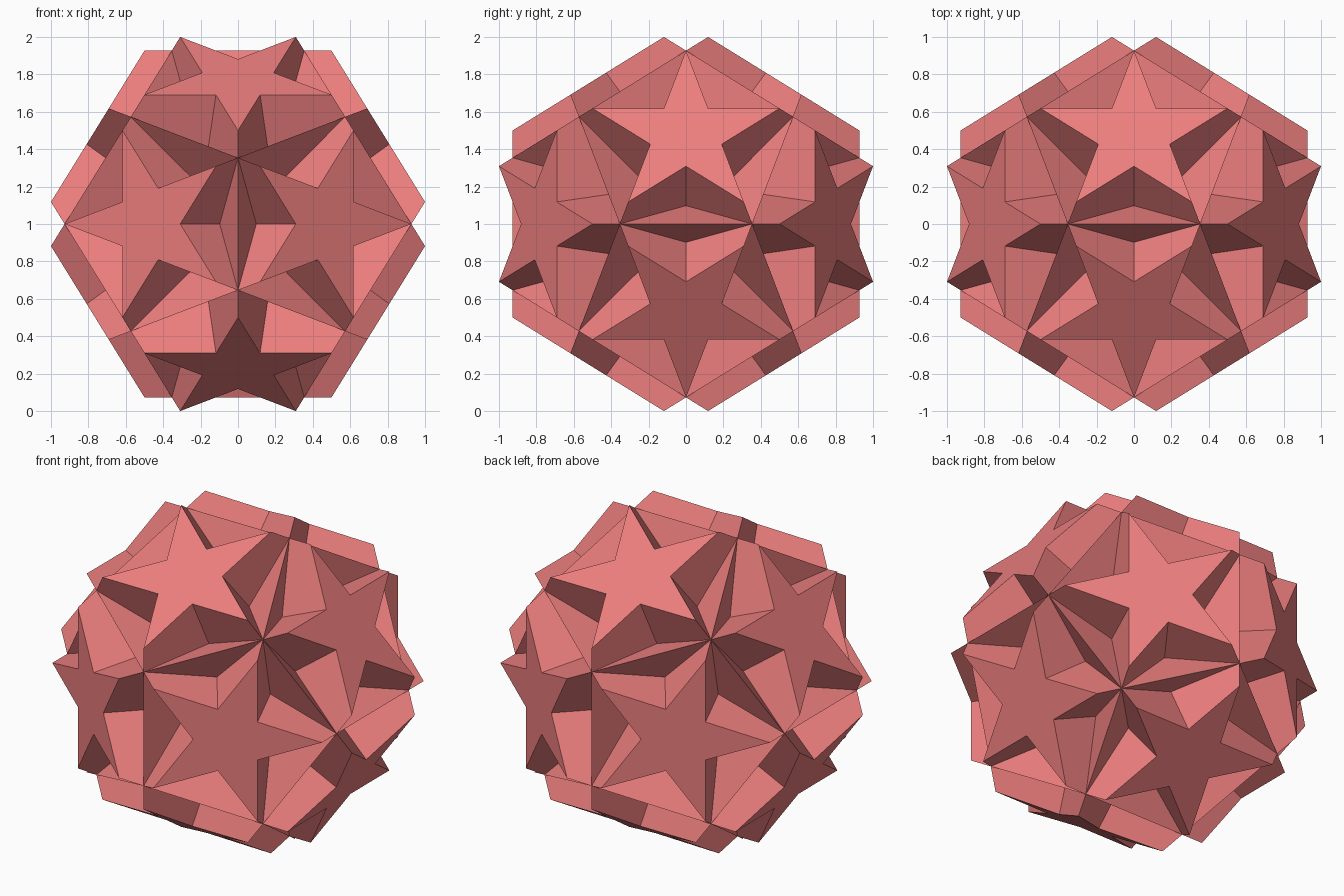
import bpy, bmesh, math
from mathutils import Vector, Matrix
from mathutils.bvhtree import BVHTree

if "Cube" in bpy.data.objects:
    bpy.data.objects.remove(bpy.data.objects["Cube"])

PHI = (1 + math.sqrt(5)) / 2
R_STAR = 0.5 / math.sin(math.radians(72))          # star tip radius (star edge = 1)
R_ALL = math.sqrt(58 - 18 * math.sqrt(5)) / 4      # radius of every corner
H_STAR = math.sqrt(R_ALL ** 2 - R_STAR ** 2)
H_HEX = math.sqrt(R_ALL ** 2 - 1)


def axes(a, c):
    """Signed cyclic permutations of (a, 0, c)."""
    pts = []
    for s in (1, -1):
        for t in (1, -1):
            x, z = s * a, t * c
            pts += [(x, 0, z), (z, x, 0), (0, z, x)]
    return [Vector(p).normalized() for p in pts]


star_axes = axes(PHI, 1)
hex_axes = axes(1, PHI ** 2) + [Vector((x, y, z)).normalized()
                                for x in (1, -1) for y in (1, -1) for z in (1, -1)]

# Twelve flat stars, each as five kites
pieces, corners = [], []
for n in star_axes:
    nb = max((a for a in star_axes if a != n), key=lambda a: round(a.dot(n), 4))
    u = -(nb - n * nb.dot(n)).normalized()
    c = n * H_STAR

    def at(deg, r):
        return c + Matrix.Rotation(math.radians(deg), 3, n) @ u * r
    for k in range(5):
        d = 72 * k
        tip = at(d, R_STAR)
        corners.append(tip)
        pieces.append((n, [c, at(d - 36, R_STAR / PHI ** 2), tip,
                           at(d + 36, R_STAR / PHI ** 2)]))

# Twenty hexagons passing through the star edges
for n in hex_axes:
    ring = [v for v in corners if abs(v.dot(n) - H_HEX) < 1e-4]
    u = (ring[0] - n * H_HEX).normalized()
    w = n.cross(u)
    ring.sort(key=lambda v: math.atan2(v.dot(w), v.dot(u)))
    pieces.append((n, ring))

# Ray target of the whole interlocking set
verts, polys = [], []
for n, p in pieces:
    for i in range(1, len(p) - 1):
        polys.append((len(verts), len(verts) + 1, len(verts) + 2))
        verts += [p[0], p[i], p[i + 1]]
tree = BVHTree.FromPolygons(verts, polys)


def split(poly, n, h, eps=1e-5):
    """Cut a convex polygon by a plane."""
    ds = [v.dot(n) - h for v in poly]
    if max(ds) < eps or min(ds) > -eps:
        return [poly]
    pos, neg = [], []
    for i, v in enumerate(poly):
        j = (i + 1) % len(poly)
        d, e = ds[i], ds[j]
        if d > -eps:
            pos.append(v)
        if d < eps:
            neg.append(v)
        if (d > eps and e < -eps) or (d < -eps and e > eps):
            x = v.lerp(poly[j], d / (d - e))
            pos.append(x)
            neg.append(x)
    return [pos, neg]


planes = [(n, H_STAR) for n in star_axes] + [(n, H_HEX) for n in hex_axes]
N = 160
rays = []
for i in range(N):
    z = 1 - (2 * i + 1) / N
    r, t = math.sqrt(1 - z * z), i * 2.399963
    rays.append(Vector((r * math.cos(t), r * math.sin(t), z)))


def exposed(p, n):
    """True when some ray from this side of the face gets away."""
    start = p + n * 1e-4
    tries = [n, p.normalized()] + rays
    return any(d.dot(n) > 0.02 and tree.ray_cast(start, d)[0] is None for d in tries)


# Keep only the outer skin, facing outward
bm = bmesh.new()
for n, p in pieces:
    frags = [p]
    for pn, ph in planes:
        frags = [f for q in frags for f in split(q, pn, ph)]
    for f in frags:
        mid = sum(f, Vector()) / len(f)
        if exposed(mid, n):
            order = f
        elif exposed(mid, -n):
            order = f[::-1]
        else:
            continue
        bm.faces.new([bm.verts.new(v + Vector((0, 0, 1))) for v in order])
bmesh.ops.remove_doubles(bm, verts=bm.verts, dist=1e-4)
bmesh.ops.dissolve_limit(bm, angle_limit=math.radians(1), verts=bm.verts, edges=bm.edges)

mesh = bpy.data.meshes.new("star_polyhedron")
bm.to_mesh(mesh)
bm.free()
obj = bpy.data.objects.new("star_polyhedron", mesh)
bpy.context.collection.objects.link(obj)
mat = bpy.data.materials.new("coral")
mat.diffuse_color = (0.85, 0.21, 0.21, 1)
mat.use_nodes = True
mat.node_tree.nodes["Principled BSDF"].inputs["Base Color"].default_value = mat.diffuse_color
mesh.materials.append(mat)
